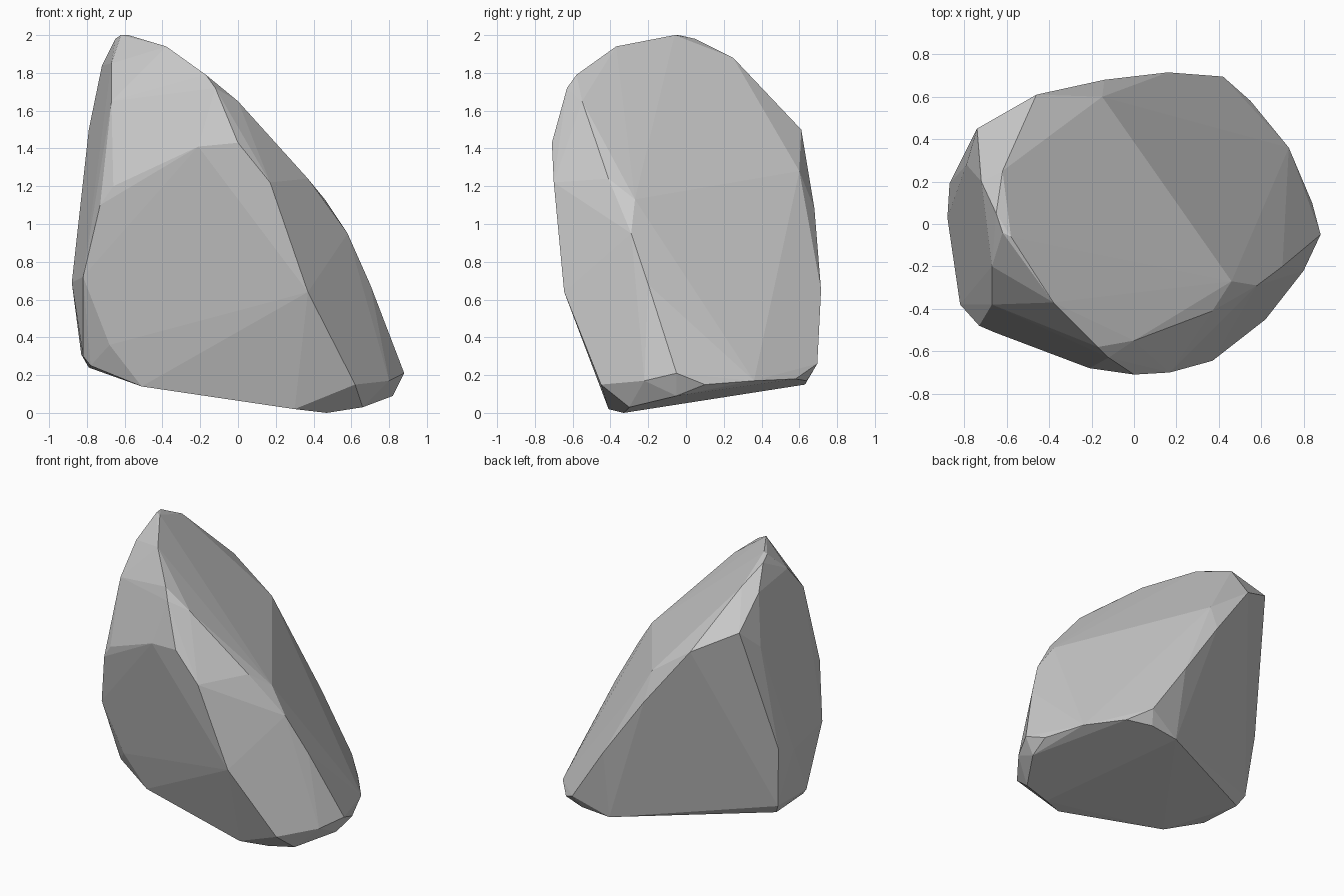
import bpy, bmesh

# Corner groups of a chiselled boulder; the rock is their convex hull
crown = [(-.62, -.04, 2.0), (-.58, -.06, 2.0), (-.65, .05, 1.98), (-.62, .25, 1.88),
         (-.72, .2, 1.84), (-.67, -.2, 1.85), (-.67, -.38, 1.65), (-.38, -.37, 1.94),
         (-.17, -.58, 1.79), (-.12, -.63, 1.72)]
right_ridge = [(0, -.55, 1.65), (.37, -.41, 1.24), (.46, -.27, 1.13), (.58, -.29, .95),
               (.7, -.2, .68), (.88, -.05, .21)]
front_ridge = [(0, -.71, 1.43), (-.21, -.68, 1.41), (.17, -.7, 1.22), (.37, -.645, .64),
               (-.66, -.51, 1.2), (-.73, -.48, 1.1)]
left_side = [(-.82, -.38, .72), (-.88, .03, .69), (-.87, .19, .75), (-.79, .28, 1.5)]
back_side = [(-.74, .45, 1.65), (-.46, .61, 1.5), (-.15, .6, 1.28), (-.14, .68, 1.08),
             (.16, .715, .65), (.42, .695, .26)]
base = [(.47, -.33, 0), (.3, -.41, .02), (-.51, -.31, .14), (-.68, -.33, .36),
        (-.78, -.22, .25), (-.82, -.2, .3), (-.79, .1, .24), (-.83, .14, .31),
        (.17, .63, .15), (.38, .64, .17), (.55, .58, .18), (.73, .36, .17),
        (.84, .1, .15), (.82, -.05, .09), (.8, -.22, .17), (.62, -.45, .15),
        (.66, -.3, .03)]

bm = bmesh.new()
for group in (crown, right_ridge, front_ridge, left_side, back_side, base):
    for p in group:
        bm.verts.new(p)
hull = bmesh.ops.convex_hull(bm, input=bm.verts)
inner = [v for v in bm.verts if not v.link_faces]
bmesh.ops.delete(bm, geom=inner, context='VERTS')

# Merge nearly coplanar triangles into broad flat facets
bmesh.ops.dissolve_limit(bm, angle_limit=0.03, verts=bm.verts, edges=bm.edges)
bmesh.ops.recalc_face_normals(bm, faces=bm.faces)

mesh = bpy.data.meshes.new("boulder")
bm.to_mesh(mesh)
bm.free()
rock = bpy.data.objects.new("boulder", mesh)
bpy.context.collection.objects.link(rock)
